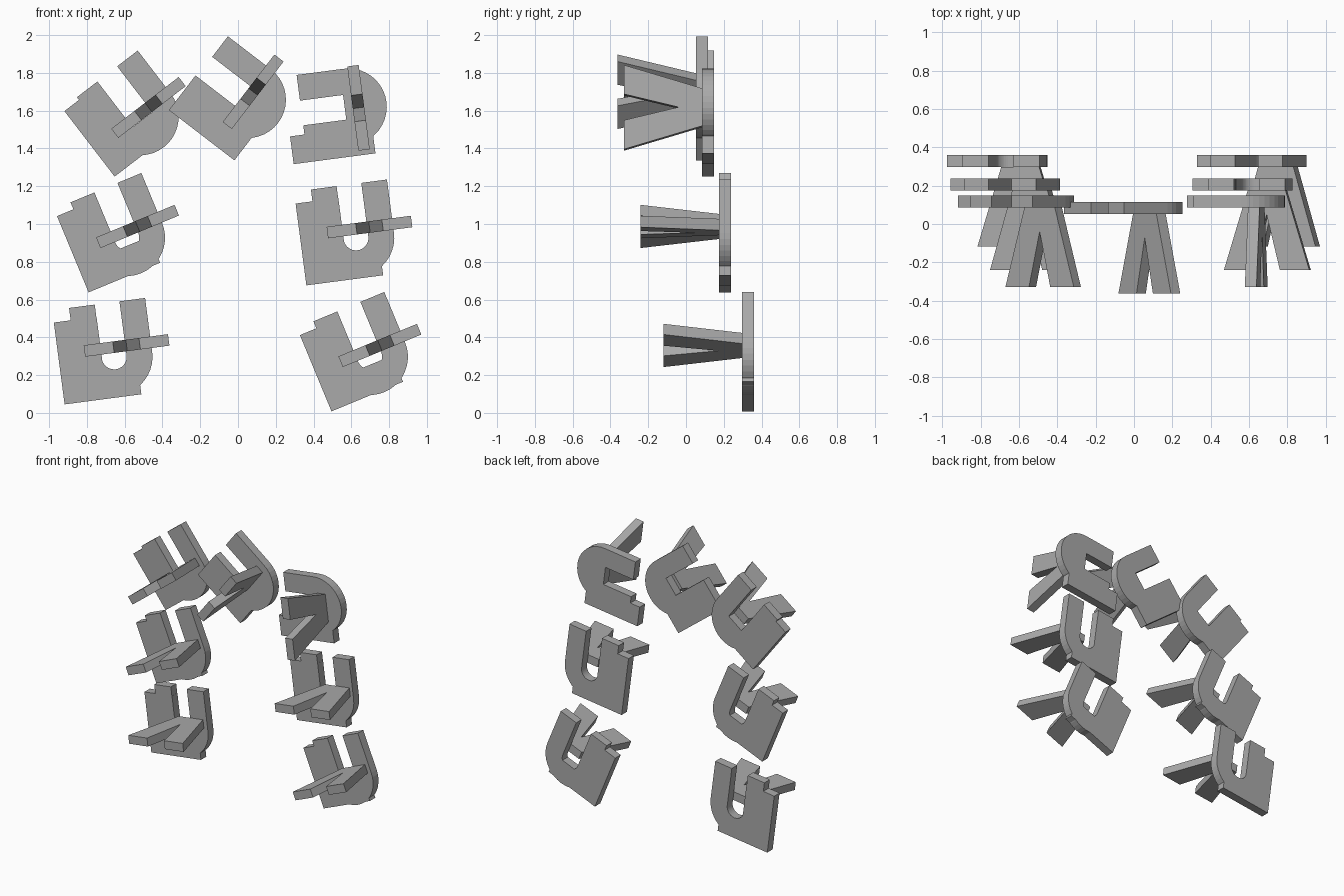
import bpy, bmesh, math
from mathutils import Matrix, Vector

if "Cube" in bpy.data.objects:
    bpy.data.objects.remove(bpy.data.objects["Cube"])

grey = bpy.data.materials.new("plain grey")
grey.diffuse_color = (0.4, 0.4, 0.4, 1)
grey.use_nodes = True
grey.node_tree.nodes["Principled BSDF"].inputs["Base Color"].default_value = grey.diffuse_color
THICK = 0.063


def prism(bm, outline, offset):
    """Extrude a flat outline along a vector."""
    face = bm.faces.new([bm.verts.new(p) for p in outline])
    moved = bmesh.ops.extrude_face_region(bm, geom=[face])["geom"]
    bmesh.ops.translate(bm, vec=offset, verts=[g for g in moved if isinstance(g, bmesh.types.BMVert)])


def finish(bm, name, x, z, angle):
    bmesh.ops.recalc_face_normals(bm, faces=bm.faces)
    mesh = bpy.data.meshes.new(name)
    bm.to_mesh(mesh)
    bm.free()
    mesh.materials.append(grey)
    ob = bpy.data.objects.new(name, mesh)
    ob.matrix_world = Matrix.Translation((x, 0, z)) @ Matrix.Rotation(-math.radians(angle), 4, 'Y')
    bpy.context.collection.objects.link(ob)


def hook_plate(name, corner, angle, y, uc, vc, top, post, foot_top):
    """L-shaped backing block joined with a U-shaped hook."""
    bm = bmesh.new()
    block = [(0, 0), (0.41, 0), (0.41, foot_top), (post, foot_top), (post, 0.437), (0, 0.437)]
    ro, ri, n = 0.203, 0.066, 20
    arc = [math.pi * (1 + i / n) for i in range(n + 1)]
    hook = [(uc - ro, top)] + [(uc + ro * math.cos(a), vc + ro * math.sin(a)) for a in arc]
    hook += [(uc + ro, top), (uc + ri, top)]
    hook += [(uc + ri * math.cos(a), vc + ri * math.sin(a)) for a in reversed(arc)]
    hook += [(uc - ri, top)]
    for shape in (block, hook):
        prism(bm, [(u, y, v) for u, v in shape], Vector((0, THICK, 0)))
    finish(bm, name, corner[0], corner[1], angle)


def forked_prong(name, centre, angle, y):
    """Flat two-pronged fork reaching forward from the plate."""
    bm = bmesh.new()
    end, t = y - 0.415, 0.061
    shape = [(-0.1, y), (-0.225, end), (-0.07, end), (0, y - 0.125),
             (0.07, end), (0.225, end), (0.1, y)]
    prism(bm, [(u, v, -t / 2) for u, v in shape], Vector((0, 0, t)))
    finish(bm, name, centre[0], centre[1], angle)


# name: plate corner, fork centre, angle, front y, hook centre u, v, top, post width, foot height
units = {
    "lower_left": ((-0.918, 0.045), (-0.590, 0.357), 7.5, 0.297, 0.293, 0.215, 0.503, 0.228, 0.13),
    "lower_right": ((0.495, 0.008), (0.751, 0.357), 22.5, 0.297, 0.297, 0.190, 0.477, 0.231, 0.15),
    "middle_left": ((-0.791, 0.638), (-0.532, 0.987), 22.5, 0.174, 0.297, 0.190, 0.477, 0.231, 0.15),
    "middle_right": ((0.362, 0.675), (0.696, 0.984), 7.5, 0.174, 0.293, 0.215, 0.500, 0.228, 0.13),
    "upper_left": ((-0.653, 1.251), (-0.474, 1.617), 37.5, 0.086, 0.300, 0.168, 0.455, 0.234, 0.15),
    "upper_right": ((0.728, 1.374), (0.638, 1.615), 97.5, 0.086, 0.263, 0.110, 0.360, 0.148, 0.13),
    "top_middle": ((-0.019, 1.337), (0.080, 1.700), 52.5, 0.053, 0.297, 0.140, 0.427, 0.231, 0.15),
}
for name, (corner, centre, angle, y, *hook) in units.items():
    hook_plate(name + "_hook_plate", corner, angle, y, *hook)
    forked_prong(name + "_forked_prong", centre, angle, y)
